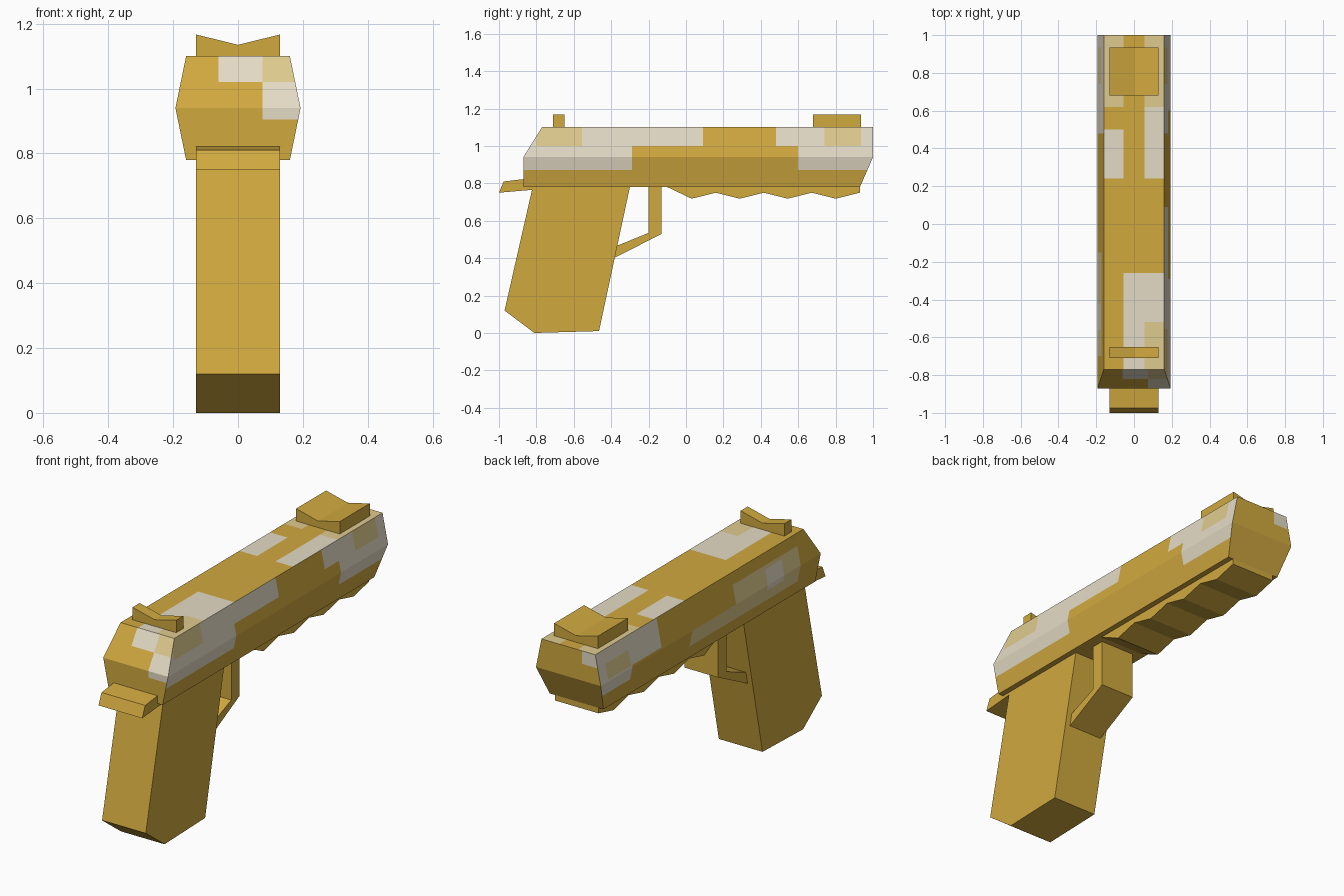
import bpy, bmesh
from mathutils import Vector

if "Cube" in bpy.data.objects:
    bpy.data.objects.remove(bpy.data.objects["Cube"])


def material(name, rgb):
    lin = [((c / 255 + 0.055) / 1.055) ** 2.4 for c in rgb]
    m = bpy.data.materials.new(name)
    m.diffuse_color = (*lin, 1)
    m.use_nodes = True
    m.node_tree.nodes["Principled BSDF"].inputs["Base Color"].default_value = m.diffuse_color
    return m


GOLD = material("gold", (209, 169, 63))
CREAM = material("cream", (228, 219, 197))
TAN = material("tan", (223, 202, 143))


def finish(name, bm, mats):
    bmesh.ops.recalc_face_normals(bm, faces=bm.faces[:])
    me = bpy.data.meshes.new(name)
    bm.to_mesh(me)
    bm.free()
    for m in mats:
        me.materials.append(m)
    ob = bpy.data.objects.new(name, me)
    bpy.context.collection.objects.link(ob)
    return ob


def prism(name, points, offset):
    """Closed profile of 3D points pushed along offset."""
    bm = bmesh.new()
    face = bm.faces.new([bm.verts.new(p) for p in points])
    ext = bmesh.ops.extrude_face_region(bm, geom=[face], use_keep_orig=True)
    moved = [g for g in ext["geom"] if isinstance(g, bmesh.types.BMVert)]
    bmesh.ops.translate(bm, verts=moved, vec=offset)
    return finish(name, bm, [GOLD])


def side_profile(name, yz, half):
    return prism(name, [(-half, y, z) for y, z in yz], (2 * half, 0, 0))


# Grip, tail and trigger guard
side_profile("grip", [(-0.82, 0.78), (-0.97, 0.12), (-0.81, 0.0), (-0.465, 0.01), (-0.30, 0.78)], 0.13)
side_profile("rear_tail", [(-0.80, 0.825), (-0.87, 0.822), (-0.975, 0.81), (-1.0, 0.75), (-0.80, 0.767)], 0.13)
side_profile("trigger_guard", [(-0.20, 0.78), (-0.20, 0.535), (-0.372, 0.465),
                               (-0.385, 0.40), (-0.13, 0.53), (-0.13, 0.78)], 0.10)

# Ridged rail under the barrel
ridges = [(0.03 + 0.1285 * i, 0.75 if i % 2 else 0.718) for i in range(8)]
side_profile("under_rail", [(-0.10, 0.78)] + ridges + [(0.93, 0.78)], 0.13)

# Notched sights
for name, y0, y1 in (("rear_sight", -0.71, -0.65), ("front_sight", 0.68, 0.935)):
    prism(name, [(-0.13, y0, 1.10), (0.13, y0, 1.10), (0.13, y0, 1.167),
                 (0, y0, 1.135), (-0.13, y0, 1.167)], (0, y1 - y0, 0))

# Slide body: three stacked rings (half width, rear y, front y, z)
bm = bmesh.new()
rings = [[bm.verts.new(p) for p in ((-w, a, z), (w, a, z), (w, b, z), (-w, b, z))]
         for w, a, b, z in ((0.16, -0.87, 0.93, 0.78), (0.193, -0.87, 1.0, 0.94), (0.16, -0.77, 1.0, 1.10))]
bm.faces.new(rings[0])
bm.faces.new(rings[2])
for low, high in zip(rings, rings[1:]):
    for i in range(4):
        j = (i + 1) % 4
        bm.faces.new((low[i], low[j], high[j], high[i]))
bmesh.ops.recalc_face_normals(bm, faces=bm.faces[:])

# Camouflage patches: side, u range, v range, colour (1 cream, 2 tan); later ones win
# u, v are y, z on the sides; x, z on the ends; x, y on the top
patches = [
    ("right", -0.90, -0.29, 0.87, 1.2, 1), ("right", -0.29, 0.09, 1.0, 1.2, 1),
    ("right", 0.48, 0.60, 1.0, 1.2, 1), ("right", 0.60, 1.1, 0.87, 1.2, 1),
    ("right", -0.80, -0.555, 1.0, 1.2, 2), ("right", 0.74, 0.935, 1.0, 1.2, 2),
    ("left", 0.48, 0.73, 0.95, 1.2, 1), ("left", 0.73, 1.1, 0.87, 1.2, 1),
    ("left", -0.70, 0.22, 0.85, 0.94, 2), ("left", -0.70, -0.15, 0.94, 1.04, 2),
    ("left", -0.56, -0.42, 0.91, 1.02, 1), ("left", 0.74, 0.935, 0.95, 1.03, 2),
    ("top", -0.055, 0.2, -0.82, -0.26, 1), ("top", 0.055, 0.2, -0.80, -0.52, 2),
    ("top", 0.055, 0.2, 0.24, 0.62, 1), ("top", 0.055, 0.2, 0.62, 1.1, 2),
    ("top", -0.2, -0.055, 0.24, 0.50, 1), ("top", -0.2, -0.055, 0.62, 1.1, 2),
    ("rear", -0.06, 0.075, 1.02, 1.2, 1), ("rear", 0.075, 0.2, 1.02, 1.2, 2),
    ("rear", 0.075, 0.2, 0.905, 1.02, 1),
    ("muzzle", -0.2, -0.08, 1.03, 1.2, 1),
]
AXES = {"right": (1, 2), "left": (1, 2), "top": (0, 1), "rear": (0, 2), "muzzle": (0, 2)}


def side_of(n):
    if abs(n.x) > 0.7:
        return "right" if n.x > 0 else "left"
    if abs(n.y) > 0.5:
        return "muzzle" if n.y > 0 else "rear"
    return "top" if n.z > 0 else "bottom"


# Cut each side along its patch borders, then colour by position
for side, (ua, va) in AXES.items():
    cuts = {(ua, c) for p in patches if p[0] == side for c in p[1:3]}
    cuts |= {(va, c) for p in patches if p[0] == side for c in p[3:5]}
    for axis, c in sorted(cuts):
        bm.normal_update()
        faces = [f for f in bm.faces if side_of(f.normal) == side]
        edges = {e for f in faces for e in f.edges}
        verts = {v for f in faces for v in f.verts}
        no = Vector((0, 0, 0))
        no[axis] = 1
        bmesh.ops.bisect_plane(bm, geom=list(verts) + list(edges) + faces,
                               plane_co=no * c, plane_no=no, dist=1e-5)
bm.normal_update()
for f in bm.faces:
    side, mid = side_of(f.normal), f.calc_center_median()
    for s, u0, u1, v0, v1, colour in patches:
        if s == side and u0 < mid[AXES[s][0]] < u1 and v0 < mid[AXES[s][1]] < v1:
            f.material_index = colour
finish("slide", bm, [GOLD, CREAM, TAN])
